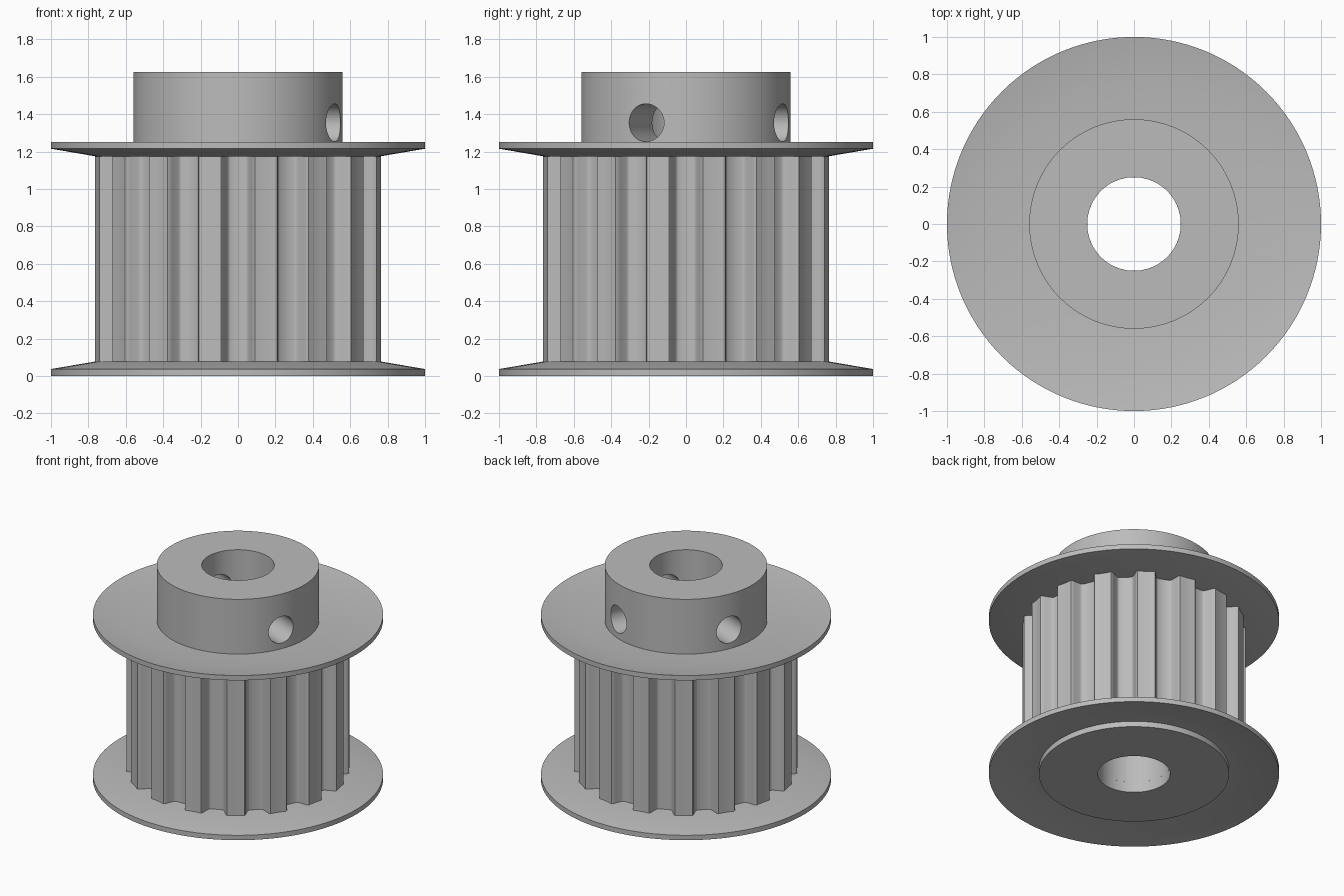
import bpy, bmesh, math
from mathutils import Matrix

if "Cube" in bpy.data.objects:
    bpy.data.objects.remove(bpy.data.objects["Cube"])

SEG = 128
BORE = 0.25

steel = bpy.data.materials.new("satin_grey_metal")
steel.diffuse_color = (0.5, 0.5, 0.5, 1)
steel.use_nodes = True
steel.node_tree.nodes["Principled BSDF"].inputs["Base Color"].default_value = steel.diffuse_color


def make_object(name, bm):
    bmesh.ops.recalc_face_normals(bm, faces=bm.faces)
    mesh = bpy.data.meshes.new(name)
    bm.to_mesh(mesh)
    bm.free()
    mesh.materials.append(steel)
    obj = bpy.data.objects.new(name, mesh)
    bpy.context.collection.objects.link(obj)
    return obj


def smooth(obj, angle=35):
    bpy.ops.object.select_all(action='DESELECT')
    obj.select_set(True)
    bpy.context.view_layer.objects.active = obj
    bpy.ops.object.shade_smooth_by_angle(angle=math.radians(angle))


def lathe(name, profile):
    """Revolve a closed (radius, z) profile about the z axis."""
    bm = bmesh.new()
    rings = []
    for i in range(SEG):
        a = 2 * math.pi * i / SEG
        rings.append([bm.verts.new((r * math.cos(a), r * math.sin(a), z)) for r, z in profile])
    n = len(profile)
    for i in range(SEG):
        p, q = rings[i], rings[(i + 1) % SEG]
        for j in range(n):
            k = (j + 1) % n
            bm.faces.new((p[j], q[j], q[k], p[k]))
    return make_object(name, bm)


# Flanges: thin dished discs, the lower one carrying the end boss
lower = lathe("lower_flange", [(BORE, 0), (0.655, 0), (0.655, 0.042), (0.76, 0.042), (1, 0),
                               (1, 0.037), (0.76, 0.078), (BORE, 0.078)])
upper = lathe("upper_flange", [(BORE, 1.174), (0.76, 1.174), (1, 1.215), (1, 1.252),
                               (0.76, 1.21), (BORE, 1.21)])

# Toothed barrel: 16 rounded grooves, one facing the front
TEETH = 16
TIP = 0.765
half_groove = [(0.091, TIP), (0.082, 0.756), (0.075, 0.738), (0.058, 0.697), (0.051, 0.686), (0.040, 0.68)]
groove = [(-x, y) for x, y in half_groove] + half_groove[::-1]
outline = []
for t in range(TEETH):
    a = 2 * math.pi * t / TEETH
    c, s = math.cos(a), math.sin(a)
    for x, y in groove:
        outline.append((x * c + y * s, y * c - x * s))
    for f in (0.33, 0.67):                      # arc along the tooth tip
        g = math.asin(0.091 / TIP)
        b = a + g + f * (2 * math.pi / TEETH - 2 * g)
        outline.append((TIP * math.sin(b), TIP * math.cos(b)))

bm = bmesh.new()
rings = []
for z in (0.078, 1.174):
    outer = [bm.verts.new((x, y, z)) for x, y in outline]
    inner = []
    for x, y in outline:
        k = BORE / math.hypot(x, y)
        inner.append(bm.verts.new((x * k, y * k, z)))
    rings += [outer, inner]
lo_out, lo_in, hi_out, hi_in = rings
for i in range(len(outline)):
    j = (i + 1) % len(outline)
    for p, q in ((lo_out, hi_out), (hi_out, hi_in), (hi_in, lo_in), (lo_in, lo_out)):
        bm.faces.new((p[i], p[j], q[j], q[i]))
barrel = make_object("toothed_barrel", bm)

# Hub with three radial set-screw holes
hub = lathe("hub", [(BORE, 1.21), (0.56, 1.21), (0.56, 1.626), (BORE, 1.626)])
bm = bmesh.new()
for deg in (-22.5, 67.5, 157.5):
    m = (Matrix.Rotation(math.radians(deg), 4, 'Z') @ Matrix.Translation((0.45, 0, 1.354))
         @ Matrix.Rotation(math.pi / 2, 4, 'Y'))
    bmesh.ops.create_cone(bm, cap_ends=True, segments=48, radius1=0.101, radius2=0.101,
                          depth=0.6, matrix=m)
cutter = make_object("screw_hole_cutter", bm)
cutter.hide_render = True
mod = hub.modifiers.new("screw_holes", 'BOOLEAN')
mod.operation = 'DIFFERENCE'
mod.solver = 'EXACT'
mod.object = cutter
bpy.context.view_layer.objects.active = hub
bpy.ops.object.modifier_apply(modifier=mod.name)
bpy.data.objects.remove(cutter, do_unlink=True)

for part in (lower, upper, barrel, hub):
    smooth(part)
